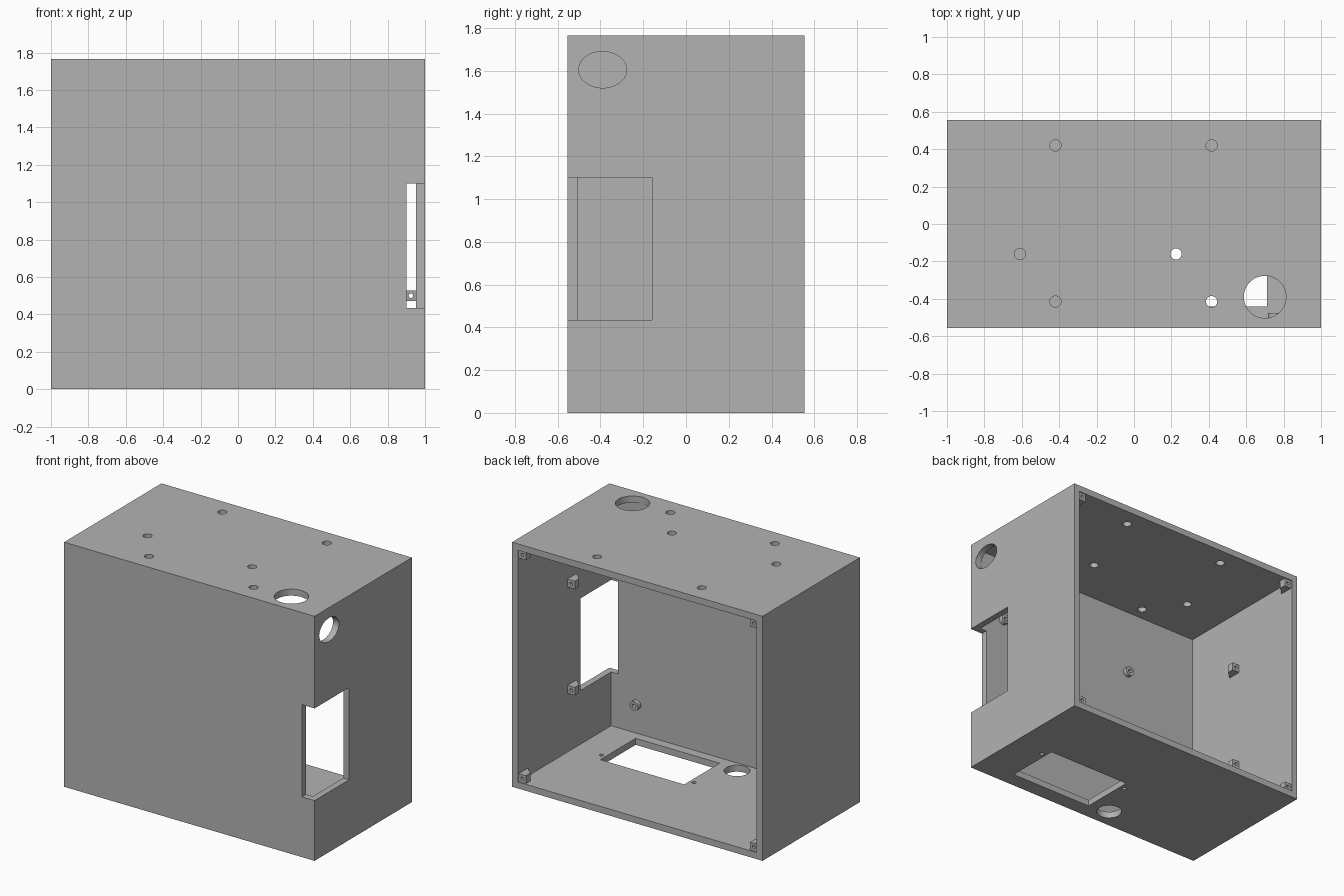
import bpy, bmesh
from math import pi
from mathutils import Matrix, Vector

if "Cube" in bpy.data.objects:
    bpy.data.objects.remove(bpy.data.objects["Cube"], do_unlink=True)

grey = bpy.data.materials.new("light_grey")
grey.use_nodes = True
colour = (0.45, 0.45, 0.45, 1)
grey.diffuse_color = colour
grey.node_tree.nodes["Principled BSDF"].inputs["Base Color"].default_value = colour

W, D, H, T = 1.0, 0.555, 1.765, 0.047   # half width, half depth, height, wall
IN = W - T                              # inner face of the side walls
AXES = {"x": Matrix.Rotation(pi / 2, 4, "Y"), "y": Matrix.Rotation(pi / 2, 4, "X"),
        "z": Matrix.Identity(4)}


def add_box(bm, lo, hi):
    lo, hi = Vector(lo), Vector(hi)
    bmesh.ops.create_cube(bm, size=1, matrix=Matrix.Translation((lo + hi) / 2)
                          @ Matrix.Diagonal((*(hi - lo), 1)))


def add_rod(bm, centre, axis, r, length, stretch=(1, 1, 1), sides=32):
    bmesh.ops.create_cone(bm, cap_ends=True, segments=sides, radius1=r, radius2=r, depth=length,
                          matrix=Matrix.Translation(centre) @ Matrix.Diagonal((*stretch, 1))
                          @ AXES[axis])


def make(name, bm):
    bmesh.ops.recalc_face_normals(bm, faces=bm.faces)
    mesh = bpy.data.meshes.new(name)
    bm.to_mesh(mesh)
    bm.free()
    mesh.materials.append(grey)
    ob = bpy.data.objects.new(name, mesh)
    bpy.context.collection.objects.link(ob)
    return ob


def cut(ob, bm):
    cutter = make("cutter", bm)
    cutter.hide_render = True
    mod = ob.modifiers.new("cut", "BOOLEAN")
    mod.operation, mod.solver, mod.object = "DIFFERENCE", "EXACT", cutter
    bpy.context.view_layer.objects.active = ob
    bpy.ops.object.modifier_apply(modifier=mod.name)
    bpy.data.objects.remove(cutter, do_unlink=True)


# Enclosure: block hollowed out from the open back
bm = bmesh.new()
add_box(bm, (-W, -D, 0), (W, D, H))
enclosure = make("enclosure", bm)
bm = bmesh.new()
add_box(bm, (-IN, -D + T, T), (IN, D + 0.2, H - T))
cut(enclosure, bm)

# Openings in the walls
bm = bmesh.new()
add_box(bm, (0.9, -0.7, 0.435), (1.1, -0.16, 1.10))           # corner window
add_box(bm, (0.04, -0.44, -0.1), (0.71, -0.037, 0.1))         # floor socket opening
for x in (0.005, 0.745):                                      # socket screw holes
    add_rod(bm, (x, -0.10, 0), "z", 0.014, 0.2, sides=16)
add_rod(bm, (-0.12, -0.41, 0), "z", 0.085, 0.2)               # floor cable hole
add_rod(bm, (0.70, -0.39, H), "z", 0.113, 0.2, sides=48)      # top cable hole
add_rod(bm, (W, -0.39, 1.605), "x", 0.085, 0.2, (1, 1.32, 1), 48)  # side oval hole
for x, y in ((-0.42, 0.42), (-0.61, -0.16), (-0.42, -0.415)):  # top mounting holes
    for dx in (0, 0.835):
        add_rod(bm, (x + dx, y, H), "z", 0.03, 0.2, sides=24)
cut(enclosure, bm)


# Tapered screw bosses along the side walls
def screw_boss(name, side, y, z):
    s = 0.058
    plan = ((IN + 0.005, y), (IN - s, y), (IN - s, y - 0.05), (IN + 0.005, y - 0.05 - s))
    bm = bmesh.new()
    face = bm.faces.new([bm.verts.new((side * px, py, z - s / 2)) for px, py in plan])
    top = bmesh.ops.extrude_face_region(bm, geom=[face])["geom"]
    bmesh.ops.translate(bm, vec=(0, 0, s),
                        verts=[g for g in top if isinstance(g, bmesh.types.BMVert)])
    ob = make(name, bm)
    bm = bmesh.new()
    add_rod(bm, (side * (IN - s / 2), y - 0.05, z), "y", 0.012, 0.3, sides=16)
    cut(ob, bm)


for side, label in ((1, "left"), (-1, "right")):
    for z, level in ((T + 0.028, "lower"), (H - T - 0.028, "upper")):
        screw_boss(f"{label}_{level}_corner_boss", side, D - 0.008, z)
    for z, level in ((0.50, "lower"), (1.267, "upper")):
        screw_boss(f"{label}_{level}_middle_boss", side, -0.01, z)

# Hollow standoffs on the inside of the front wall
for x, label in ((0.75, "left"), (-0.365, "right")):
    for z, level in ((0.255, "lower"), (1.238, "upper")):
        bm = bmesh.new()
        add_rod(bm, (x, -0.495, z), "y", 0.034, 0.04, sides=24)
        standoff = make(f"{label}_{level}_standoff", bm)
        bm = bmesh.new()
        add_rod(bm, (x, -0.475, z), "y", 0.014, 0.06, sides=16)
        cut(standoff, bm)
